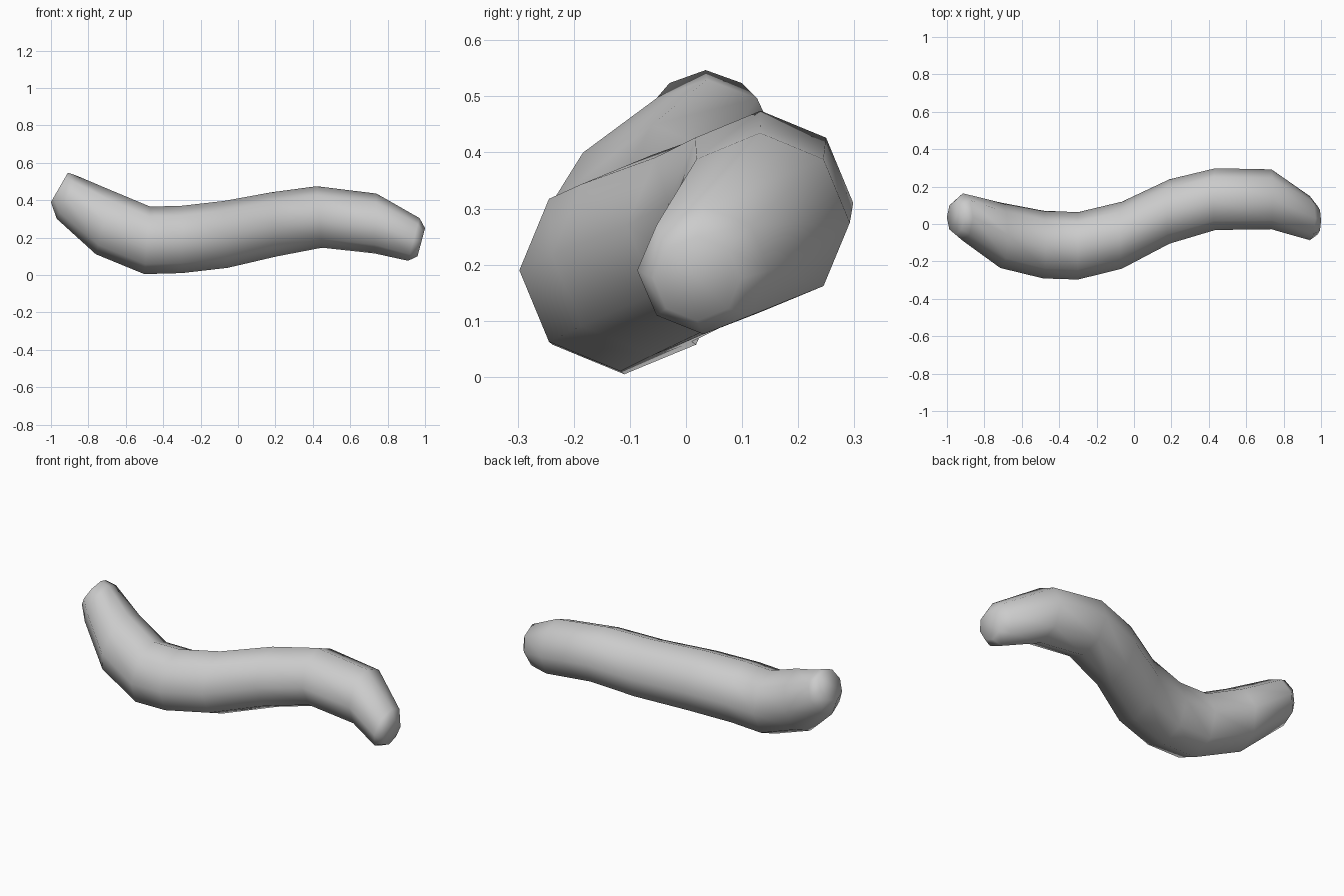
import bpy, bmesh
from math import sin, cos, pi, radians

if "Cube" in bpy.data.objects:
    bpy.data.objects.remove(bpy.data.objects["Cube"])

SIDES = 8
# cross-sections along the body: centre x, y, z, radius, pitch in degrees
rings = [
    (-0.955, 0.035, 0.468, 0.091, 30),   # inner ring of the left cap
    (-0.915, 0.037, 0.415, 0.127, 25),
    (-0.715, -0.06, 0.280, 0.175, 15),
    (-0.485, -0.11, 0.185, 0.181, 5),
    (-0.30, -0.117, 0.190, 0.180, 0),
    (-0.065, -0.06, 0.217, 0.179, -3),
    (0.19, 0.067, 0.270, 0.172, -5),
    (0.435, 0.133, 0.310, 0.165, -5),
    (0.735, 0.132, 0.275, 0.160, 2),
    (0.94, 0.031, 0.190, 0.118, 15),
    (0.98, 0.020, 0.175, 0.078, 15),     # inner ring of the right cap
]

# wavy tube body
bm = bmesh.new()
loops = []
for x, y, z, r, pitch in rings:
    p = radians(pitch)
    loop = []
    for i in range(SIDES):
        a = 2 * pi * i / SIDES
        up = r * sin(a)
        loop.append(bm.verts.new((x + up * sin(p), y + r * cos(a), z + up * cos(p))))
    loops.append(loop)

for a, b in zip(loops, loops[1:]):
    for i in range(SIDES):
        j = (i + 1) % SIDES
        bm.faces.new((a[i], a[j], b[j], b[i]))

# end caps
bm.faces.new(loops[0])
bm.faces.new(loops[-1])
bmesh.ops.recalc_face_normals(bm, faces=bm.faces)

mesh = bpy.data.meshes.new("wavy_body")
bm.to_mesh(mesh)
bm.free()
for f in mesh.polygons:
    f.use_smooth = True
body = bpy.data.objects.new("wavy_body", mesh)
bpy.context.collection.objects.link(body)
